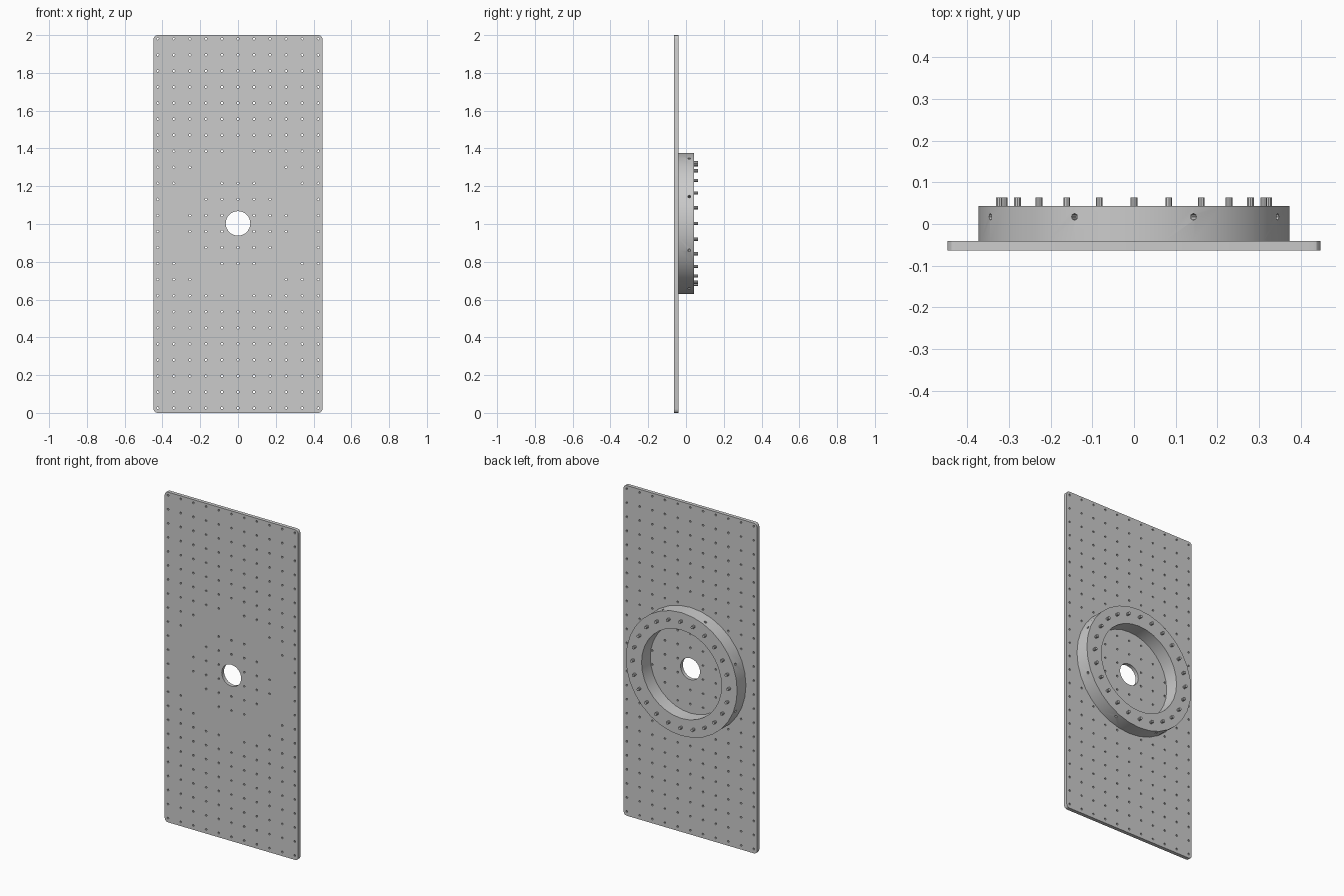
import bpy, bmesh
from math import cos, sin, radians, pi, hypot
from mathutils import Matrix, Vector

cube = bpy.data.objects.get("Cube")
if cube:
    bpy.data.objects.remove(cube)

metal = bpy.data.materials.new("grey_metal")
metal.use_nodes = True
GREY = (0.6, 0.6, 0.6, 1)
metal.diffuse_color = GREY
metal.node_tree.nodes["Principled BSDF"].inputs["Base Color"].default_value = GREY

HUB_Z = 1.003                        # height of the ring centre
PLATE_FRONT, PLATE_BACK, RING_BACK, PEG_BACK = -0.063, -0.041, 0.043, 0.063
RING_OUT, RING_IN, PEG_CIRCLE = 0.373, 0.268, 0.322


def finish(bm, name, helper=False):
    bmesh.ops.recalc_face_normals(bm, faces=bm.faces[:])
    mesh = bpy.data.meshes.new(name)
    bm.to_mesh(mesh)
    bm.free()
    mesh.materials.append(metal)
    obj = bpy.data.objects.new(name, mesh)
    bpy.context.collection.objects.link(obj)
    obj.hide_render = helper
    return obj


def add_rod(bm, start, end, radius, sides):
    """Closed cylinder between two points."""
    start, end = Vector(start), Vector(end)
    axis = end - start
    turn = axis.to_track_quat('Z', 'Y').to_matrix().to_4x4()
    bmesh.ops.create_cone(bm, cap_ends=True, segments=sides, radius1=radius,
                          radius2=radius, depth=axis.length,
                          matrix=Matrix.Translation((start + end) / 2) @ turn)


def cut(obj, cutter):
    mod = obj.modifiers.new("holes", 'BOOLEAN')
    mod.operation, mod.solver, mod.object = 'DIFFERENCE', 'EXACT', cutter
    bpy.context.view_layer.objects.active = obj
    bpy.ops.object.modifier_apply(modifier=mod.name)
    bpy.data.objects.remove(cutter)


def shade(obj):
    bpy.ops.object.select_all(action='DESELECT')
    obj.select_set(True)
    bpy.context.view_layer.objects.active = obj
    bpy.ops.object.shade_smooth_by_angle(angle=radians(30))


def polar(radius, degrees, y):
    a = radians(degrees)
    return (radius * sin(a), y, HUB_Z + radius * cos(a))


# Plate with rounded corners
bm = bmesh.new()
bmesh.ops.create_cube(bm, size=1)
bmesh.ops.scale(bm, vec=(0.894, PLATE_BACK - PLATE_FRONT, 2), verts=bm.verts[:])
bmesh.ops.translate(bm, vec=(0, (PLATE_FRONT + PLATE_BACK) / 2, 1), verts=bm.verts[:])
corners = [e for e in bm.edges if abs(e.verts[0].co.y - e.verts[1].co.y) > 0.01]
bmesh.ops.bevel(bm, geom=corners, offset=0.02, segments=3, profile=0.5, affect='EDGES')
plate = finish(bm, "base_plate")

# Hole grid, left out under the ring, plus the centre bore
bm = bmesh.new()
STEP = 0.085
for col in range(-5, 6):
    for row in range(24):
        x, dz = col * STEP, (row - 11.5) * STEP
        r = hypot(x, dz)
        if r < 0.07 or RING_IN - 0.005 < r < RING_OUT + 0.01:
            continue
        add_rod(bm, (x, PLATE_FRONT - 0.02, HUB_Z + dz),
                (x, PLATE_BACK + 0.02, HUB_Z + dz), 0.006, 8)
add_rod(bm, (0, PLATE_FRONT - 0.02, HUB_Z), (0, PLATE_BACK + 0.02, HUB_Z), 0.065, 32)
cut(plate, finish(bm, "plate_cutter", True))
shade(plate)

# Ring, spun from its rectangular section
bm = bmesh.new()
SIDES = 32
loops = []
for i in range(SIDES):
    a = 360 * i / SIDES
    loops.append([bm.verts.new(polar(r, a, y)) for r, y in (
        (RING_IN, PLATE_BACK), (RING_OUT, PLATE_BACK),
        (RING_OUT, RING_BACK), (RING_IN, RING_BACK))])
for i in range(SIDES):
    a, b = loops[i], loops[(i + 1) % SIDES]
    for j in range(4):
        k = (j + 1) % 4
        bm.faces.new((a[j], a[k], b[k], b[j]))
ring = finish(bm, "mounting_ring")

# Radial screw holes in the ring wall
bm = bmesh.new()
for i in range(8):
    a = 22.5 + 45 * i
    add_rod(bm, polar(RING_OUT - 0.03, a, 0.017), polar(RING_OUT + 0.03, a, 0.017), 0.008, 8)
cut(ring, finish(bm, "ring_cutter", True))
shade(ring)

# Circle of pegs on the back of the ring
bm = bmesh.new()
for i in range(24):
    add_rod(bm, polar(PEG_CIRCLE, 15 * i, RING_BACK - 0.01),
            polar(PEG_CIRCLE, 15 * i, PEG_BACK), 0.0085, 10)
shade(finish(bm, "ring_pegs"))
